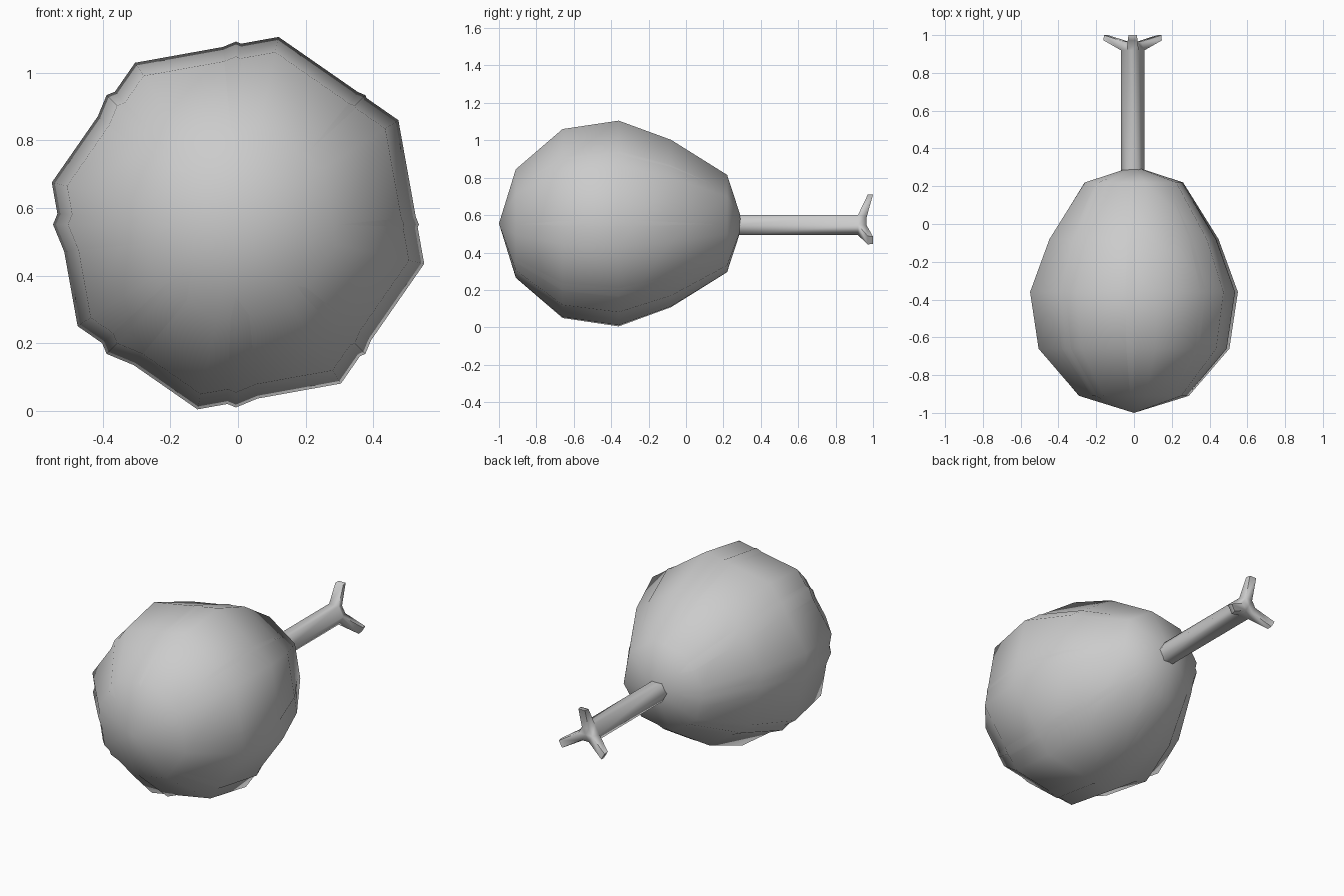
import bpy, bmesh
from math import radians, cos, sin
from mathutils import Vector

if "Cube" in bpy.data.objects:
    bpy.data.objects.remove(bpy.data.objects["Cube"])

# egg profile: (y, radius)
PROFILE = [(-0.91, 0.297), (-0.66, 0.517), (-0.36, 0.563), (-0.08, 0.458), (0.22, 0.266)]


def finish(name, bm, angle):
    bmesh.ops.recalc_face_normals(bm, faces=bm.faces)
    mesh = bpy.data.meshes.new(name)
    bm.to_mesh(mesh)
    bm.free()
    ob = bpy.data.objects.new(name, mesh)
    bpy.context.collection.objects.link(ob)
    bpy.ops.object.select_all(action='DESELECT')
    ob.select_set(True)
    bpy.context.view_layer.objects.active = ob
    bpy.ops.object.shade_smooth_by_angle(angle=radians(angle))
    return ob


def ring(bm, y, r, n, turn, cx, cz):
    return [bm.verts.new((cx + r * cos(radians(turn + 360 * i / n)), y,
                          cz + r * sin(radians(turn + 360 * i / n)))) for i in range(n)]


def bridge(bm, a, b):
    n = len(a)
    return [bm.faces.new((a[i], a[(i + 1) % n], b[(i + 1) % n], b[i])) for i in range(n)]


def fan(bm, loop, tip):
    v = bm.verts.new(tip)
    for i in range(len(loop)):
        bm.faces.new((loop[i], loop[(i + 1) % len(loop)], v))


def shell(name, scale, turn, cx, cz, y0, y1):
    bm = bmesh.new()
    rings = [ring(bm, y, r * scale, 8, turn, cx, cz) for y, r in PROFILE]
    for a, b in zip(rings, rings[1:]):
        bridge(bm, a, b)
    fan(bm, rings[0], (cx, y0, cz))
    fan(bm, rings[-1], (cx, y1, cz))
    return finish(name, bm, 80)


# outer body and the slightly smaller, turned body that pokes through it
shell("outer_body", 1.0, -12.3, 0, 0.555, -1.0, 0.305)
shell("inner_body", 0.96, 0, -0.006, 0.551, -0.99, 0.298)

# six-sided stick with three splayed prongs at the end
CX, CZ = -0.007, 0.547
bm = bmesh.new()
root = ring(bm, 0.27, 0.063, 6, 0, CX, CZ)
neck = ring(bm, 0.92, 0.063, 6, 0, CX, CZ)
end = ring(bm, 0.965, 0.045, 6, 0, CX, CZ)
bridge(bm, root, neck)
sides = bridge(bm, neck, end)
fan(bm, end, (CX, 0.965, CZ))
bm.faces.new(root)
for k in (1, 3, 5):
    a = radians(30 + 60 * k)
    out, across = Vector((cos(a), 0, sin(a))), Vector((-sin(a), 0, cos(a)))
    tip = bmesh.ops.extrude_discrete_faces(bm, faces=[sides[k]])['faces'][0]
    for v in tip.verts:
        side = 1 if (v.co - Vector((CX, 0, CZ))).dot(across) > 0 else -1
        near = v.co.y < 0.94
        v.co = (Vector((CX, 0.972 if near else 1.0, CZ))
                + out * 0.163 + across * side * (0.026 if near else 0.022))
finish("stick", bm, 75)
